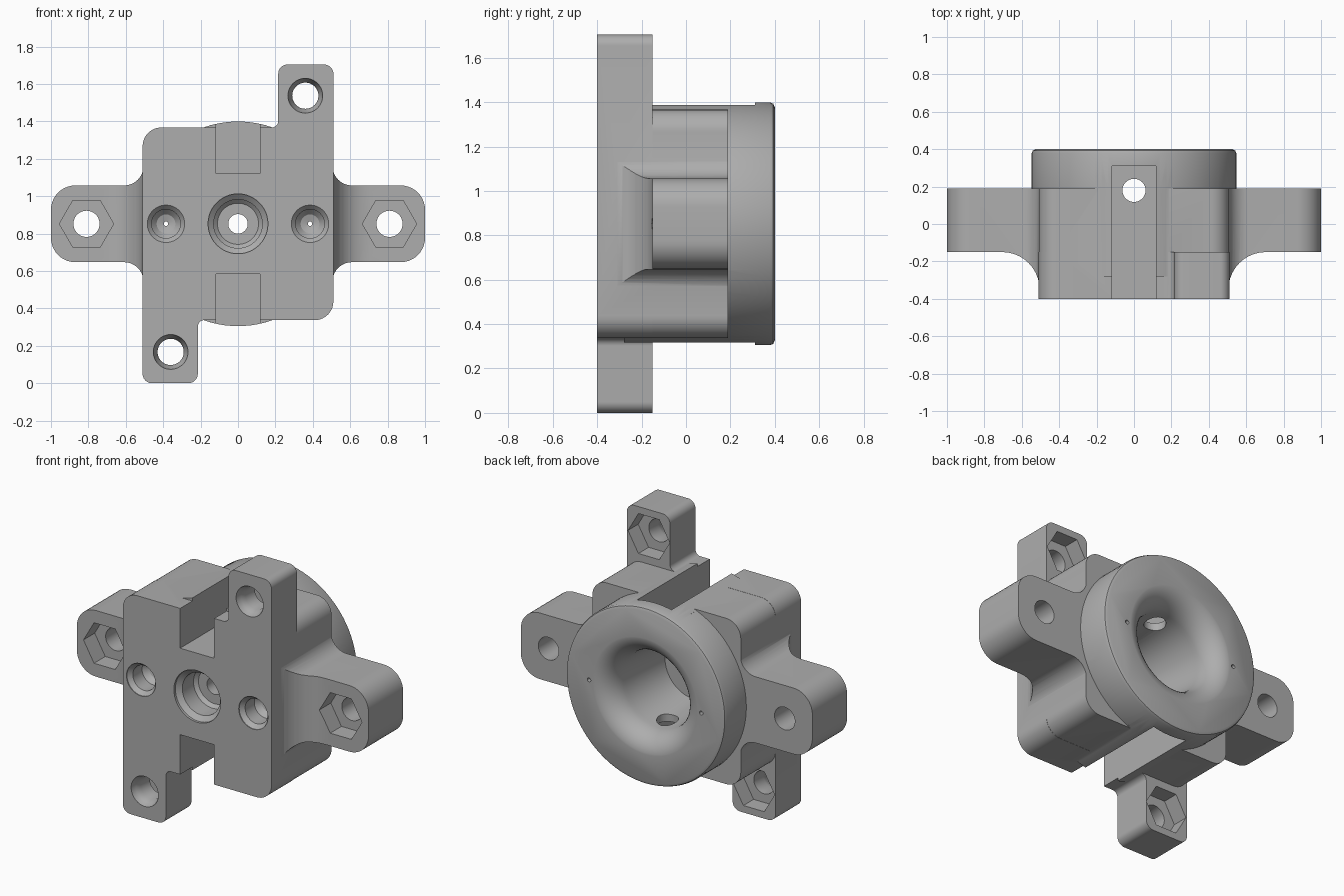
import bpy, bmesh
from math import sin, cos, pi, radians
from mathutils import Vector

if "Cube" in bpy.data.objects:
    bpy.data.objects.remove(bpy.data.objects["Cube"], do_unlink=True)

CENTRE = 0.852   # height of the bore axis
FRONT, BACK = -0.4, 0.19

grey = bpy.data.materials.new("plain grey")
grey.use_nodes = True
grey.diffuse_color = (0.42, 0.42, 0.42, 1)
grey.node_tree.nodes["Principled BSDF"].inputs["Base Color"].default_value = (0.42, 0.42, 0.42, 1)


def finish(bm, name):
    bmesh.ops.recalc_face_normals(bm, faces=bm.faces)
    mesh = bpy.data.meshes.new(name)
    bm.to_mesh(mesh)
    bm.free()
    mesh.materials.append(grey)
    obj = bpy.data.objects.new(name, mesh)
    bpy.context.collection.objects.link(obj)
    return obj


def rounded(corners, steps=10):
    """Outline from (x, y, radius) corners; square corners become arcs."""
    out = []
    for i, (x, y, r) in enumerate(corners):
        p = Vector((x, y))
        if not r:
            out.append(p)
            continue
        u = (Vector(corners[i - 1][:2]) - p).normalized() * r
        v = (Vector(corners[(i + 1) % len(corners)][:2]) - p).normalized() * r
        for k in range(steps + 1):
            a = pi / 2 * k / steps
            out.append(p + u * (1 - sin(a)) + v * (1 - cos(a)))
    return out


def prism(name, outline, lo, hi, upright=False):
    """Extrude an x-z outline along y, or an x-y outline along z if upright."""
    bm = bmesh.new()
    at = (lambda a, b, d: (a, b, d)) if upright else (lambda a, b, d: (a, d, b))
    rings = [[bm.verts.new(at(p[0], p[1], d)) for p in outline] for d in (lo, hi)]
    bm.faces.new(rings[0])
    bm.faces.new(rings[1])
    n = len(outline)
    for i in range(n):
        j = (i + 1) % n
        bm.faces.new((rings[0][i], rings[0][j], rings[1][j], rings[1][i]))
    return finish(bm, name)


def lathe(name, profile, x=0, z=0, sides=48):
    """Turn (radius, y) points round a y axis through x, z; ends are capped."""
    bm = bmesh.new()
    rings = [[bm.verts.new((x + r * cos(2 * pi * i / sides), y, z + r * sin(2 * pi * i / sides)))
              for i in range(sides)] for r, y in profile]
    bm.faces.new(rings[0])
    bm.faces.new(rings[-1])
    for a, b in zip(rings, rings[1:]):
        for i in range(sides):
            j = (i + 1) % sides
            bm.faces.new((a[i], a[j], b[j], b[i]))
    return finish(bm, name)


def combine(target, other, operation):
    mod = target.modifiers.new("combine", 'BOOLEAN')
    mod.operation, mod.object, mod.solver = operation, other, 'EXACT'
    bpy.context.view_layer.objects.active = target
    bpy.ops.object.modifier_apply(modifier=mod.name)
    bpy.data.objects.remove(other, do_unlink=True)


def cut(other):
    combine(bracket, other, 'DIFFERENCE')


def join(other):
    combine(bracket, other, 'UNION')


# Front plate with its two diagonal tabs
half_plate = [(-0.51, -0.852, 0.05), (-0.215, -0.852, 0.05), (-0.215, -0.515, 0.035), (0.51, -0.515, 0.1)]
plate = half_plate + [(-x, -z, r) for x, z, r in half_plate]
bracket = prism("mounting_bracket", rounded(plate), FRONT, -0.15)

# Block behind the plate
block = [(-0.509, -0.514, 0.1), (0.509, -0.514, 0.1), (0.509, 0.514, 0.1), (-0.509, 0.514, 0.1)]
join(prism("block", rounded(block), -0.3, BACK))

# Shallow round ridges above and below
for s in (1, -1):
    arc = [(0.547 * cos(radians(a)) * s, 0.547 * sin(radians(a)) * s) for a in range(68, 113, 4)]
    join(prism("ridge", arc + [(-0.2 * s, 0.4 * s), (0.2 * s, 0.4 * s)], -0.28, 0.25))

# Side ears, blended into the block in both directions
face = [(0.45, -0.4, 0), (0.505, -0.4, 0), (0.505, -0.205, 0.105), (1, -0.205, 0.13),
        (1, 0.205, 0.13), (0.505, 0.205, 0.105), (0.505, 0.4, 0), (0.45, 0.4, 0)]
plan = [(0.45, BACK, 0), (1.1, BACK, 0), (1.1, -0.15, 0), (0.505, -0.15, 0.2),
        (0.505, -0.39, 0), (0.45, -0.39, 0)]
for s in (1, -1):
    ear = prism("ear", [(p.x * s, p.y) for p in rounded(face)], -0.45, 0.3)
    combine(ear, prism("ear_plan", [(p.x * s, p.y) for p in rounded(plan)], -0.5, 0.5, True), 'INTERSECT')
    join(ear)

# Round rear flange
join(lathe("flange", [(0.4, 0.1), (0.4, BACK), (0.547, BACK), (0.547, 0.378),
                      (0.541, 0.393), (0.526, 0.4)], sides=96))

# Flared bowl
flare = [(0.37 - 0.13 * cos(pi / 2 * k / 10), 0.25 + 0.151 * sin(pi / 2 * k / 10)) for k in range(11)]
cut(lathe("bowl", [(0.2, -0.08)] + flare + [(0.37, 0.5)], sides=64))

# Stepped centre bore
cut(lathe("bore", [(0.16, -0.5), (0.16, -0.385), (0.13, -0.36), (0.13, -0.25), (0.11, -0.23),
                   (0.052, -0.23), (0.052, 0)]))

# Slots above and below, joined by a cross hole
for s in (1, -1):
    cut(prism("slot", [(-0.117, 0.268 * s), (0.117, 0.268 * s), (0.117, 0.8 * s), (-0.117, 0.8 * s)], -0.5, 0.31))
ring = [(0.062 * cos(2 * pi * i / 32), 0.18 + 0.062 * sin(2 * pi * i / 32)) for i in range(32)]
cut(prism("cross_hole", ring, -0.45, 0.45, True))

for s in (1, -1):
    # Ear bolt holes with nut pockets in front
    cut(lathe("ear_hole", [(0.07, -0.5), (0.07, 0.5)], 0.81 * s))
    cut(lathe("ear_nut", [(0.145, -0.3), (0.145, -0.04)], 0.81 * s, sides=6))
    # Tab bolt holes, countersunk in front, with nut pockets behind
    cut(lathe("tab_hole", [(0.093, -0.5), (0.093, -0.395), (0.08, -0.37), (0.07, -0.34), (0.07, 0)],
              0.36 * s, 0.685 * s))
    cut(lathe("tab_nut", [(0.143, -0.25), (0.143, -0.05)], 0.36 * s, 0.685 * s, sides=6))
    # Side cups with pin holes running through to the flange
    cut(lathe("cup", [(0.1, -0.5), (0.1, -0.395), (0.077, -0.37), (0.077, -0.28), (0.05, -0.25),
                      (0.012, -0.24), (0.012, 0.5)], 0.385 * s, 0))

# Stand it on the ground and smooth the rounded faces
for v in bracket.data.vertices:
    v.co.z += CENTRE
bpy.ops.object.select_all(action='DESELECT')
bracket.select_set(True)
bpy.context.view_layer.objects.active = bracket
bpy.ops.object.shade_smooth_by_angle(angle=radians(30))
